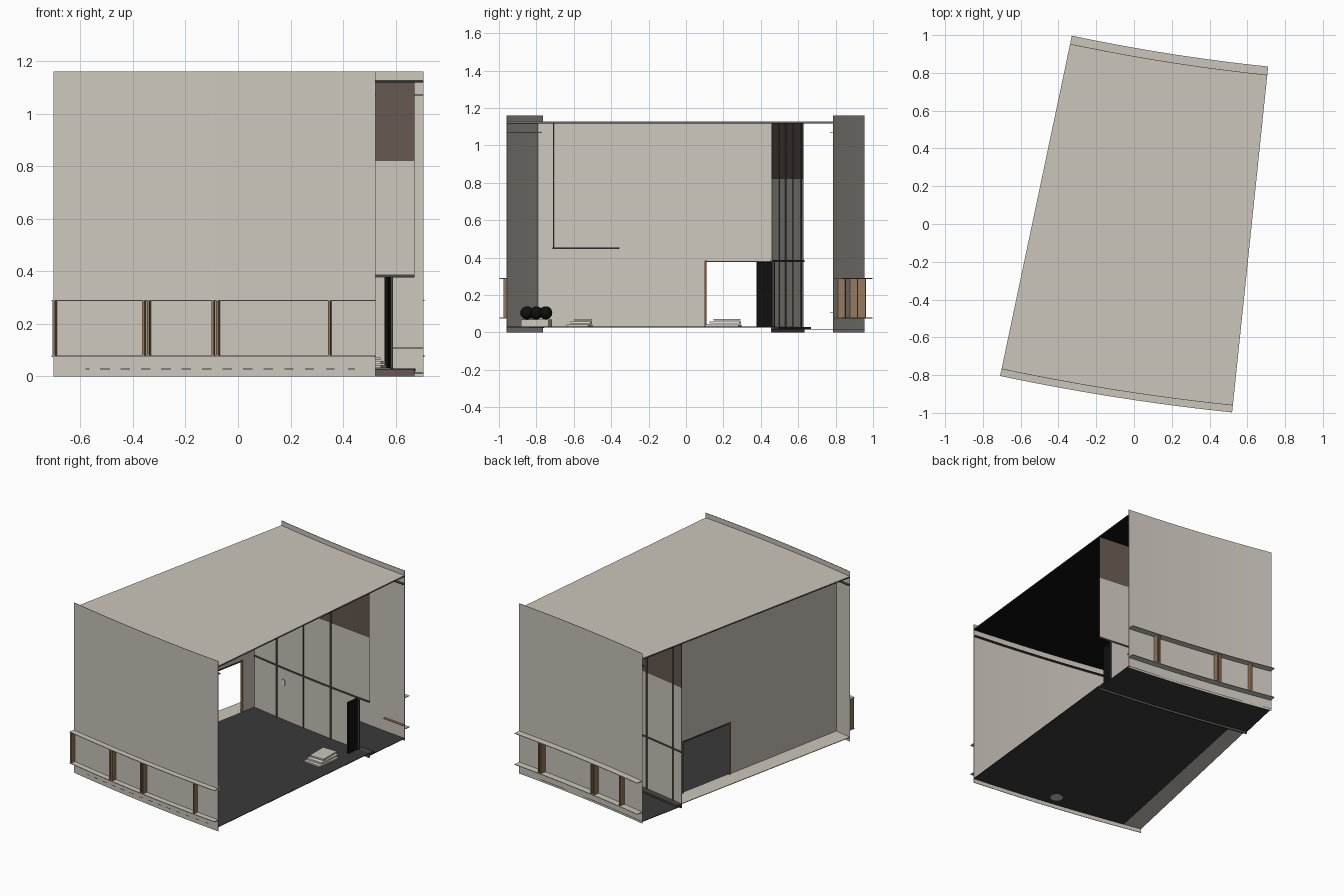
import bpy, bmesh, math

if "Cube" in bpy.data.objects:
    bpy.data.objects.remove(bpy.data.objects["Cube"])

# The room is a sector of a ring: r = distance from the ring centre,
# s = 0 at the left side, 1 at the right side.
CX, CY = 1.76, 10.9
A0, A1 = 0.2079, 0.1039
R_FRONT, R_BACK, R_PART = 11.925, 10.165, 10.497
R_FLEDGE, R_BLEDGE = 11.962, 10.121


def material(name, rgb):
    m = bpy.data.materials.new(name)
    m.diffuse_color = (*rgb, 1)
    m.use_nodes = True
    m.node_tree.nodes["Principled BSDF"].inputs["Base Color"].default_value = m.diffuse_color
    return m


STONE = material("warm_white", (0.60, 0.565, 0.505))
FLOOR = material("charcoal_floor", (0.042, 0.042, 0.042))
BLACK = material("black", (0.005, 0.005, 0.005))
BROWN = material("brown_panel", (0.13, 0.10, 0.08))
FRAME = material("dark_frame", (0.07, 0.06, 0.055))
WOOD = material("tan_wood", (0.30, 0.19, 0.11))
WHITE = material("paper_white", (0.75, 0.74, 0.70))


def polar(r, s):
    a = A0 + (A1 - A0) * s
    return CX - r * math.sin(a), CY - r * math.cos(a)


def finish(bm, name, mat):
    bmesh.ops.recalc_face_normals(bm, faces=bm.faces)
    me = bpy.data.meshes.new(name)
    bm.to_mesh(me)
    bm.free()
    me.materials.append(mat)
    ob = bpy.data.objects.new(name, me)
    bpy.context.collection.objects.link(ob)
    return ob


def sector(name, r0, r1, s0, s1, z0, z1, mat):
    """Curved block between two radii, two sides and two heights."""
    bm = bmesh.new()
    n = max(1, round(abs(s1 - s0) * 16))
    rings = []
    for i in range(n + 1):
        s = s0 + (s1 - s0) * i / n
        rings.append([bm.verts.new((*polar(r, s), z)) for r, z in
                      ((r0, z0), (r1, z0), (r1, z1), (r0, z1))])
    for a, b in zip(rings, rings[1:]):
        for k in range(4):
            bm.faces.new((a[k], a[(k + 1) % 4], b[(k + 1) % 4], b[k]))
    bm.faces.new(rings[0])
    bm.faces.new(rings[-1])
    return finish(bm, name, mat)


def box(name, c, size, mat, turn=0.0):
    bm = bmesh.new()
    bmesh.ops.create_cube(bm, size=1)
    bmesh.ops.scale(bm, vec=size, verts=bm.verts)
    ob = finish(bm, name, mat)
    ob.location = c
    ob.rotation_euler.z = turn
    return ob


# Floors, roof and ceiling
sector("room_floor", R_PART, R_FRONT, 0.1, 1, 0.027, 0.031, FLOOR)
sector("left_floor_ledge", R_PART, R_FRONT, 0, 0.1, 0.027, 0.031, STONE)
sector("balcony_floor", R_BACK, R_PART, 0, 1, 0.012, 0.016, FLOOR)
sector("roof", R_BACK, R_FRONT, 0, 1, 1.123, 1.127, STONE)
sector("ceiling", R_BACK + 0.004, R_FRONT - 0.004, 0, 1, 1.118, 1.123, BLACK)

# Curved outer walls with window ledges, posts and an inner rail
T = 0.003
for name, r, r_out, inward, posts in (
        ("front", R_FRONT, R_FLEDGE, -1, (0.006, 0.285, 0.30, 0.50, 0.515, 0.86)),
        ("back", R_BACK, R_BLEDGE, 1, (0.155, 0.37, 0.39, 0.80, 0.815))):
    sector(name + "_wall", r, r + inward * T, 0, 1, 0, 1.16, STONE)
    for label, z in (("lower", 0.075), ("upper", 0.287)):
        sector(f"{name}_{label}_ledge", r, r_out, 0, 1, z, z + 0.004, STONE)
    for s in posts:
        sector(name + "_window_post", r, r_out - inward * -0.004,
               s - 0.004, s + 0.004, 0.079, 0.287, WOOD)
    sector(name + "_inner_rail", r + inward * T, r + inward * 0.02,
           0, 1, 1.068, 1.073, FRAME)

# Left wall with a doorway
R_D0, R_D1, SW = 10.606, 11.01, (0.0985, 0.1015)
sector("left_wall_back_pier", R_PART, R_D0, *SW, 0.03, 1.12, STONE)
sector("left_wall_over_door", R_D0, R_D1, *SW, 0.38, 1.12, STONE)
sector("left_wall_main", R_D1, R_FRONT, *SW, 0.03, 1.12, STONE)
for r in (R_D0, R_D1):
    sector("doorway_jamb", r - 0.005, r + 0.005, 0.093, 0.107, 0.03, 0.385, WOOD)
sector("doorway_lintel", R_D0, R_D1, 0.095, 0.105, 0.376, 0.383, FRAME)

# Shelf and cord on the left wall
sector("wall_shelf", 11.48, 11.84, 0.102, 0.118, 0.446, 0.454, FRAME)
sector("wall_cord", 11.836, 11.84, 0.102, 0.106, 0.454, 1.12, BROWN)

# Partition: light panels, brown upper band, dark mullions
SD = 0.92  # door hinge position
sector("partition_lower", R_PART, R_PART + T, 0, SD, 0.03, 0.38, STONE)
sector("partition_middle", R_PART, R_PART + T, 0, 1, 0.38, 0.82, STONE)
sector("partition_upper", R_PART, R_PART + T, 0, 1, 0.82, 1.12, BROWN)
for k in range(5):
    s = SD - 0.2125 * k
    sector("mullion", R_PART - 0.005, R_PART + 0.008,
           s - 0.005, s + 0.005, 0.03, 1.118 if k else 0.38, FRAME)
sector("partition_rail", R_PART - 0.005, R_PART + 0.008, 0, 1, 0.377, 0.387, FRAME)
sector("partition_sill", R_PART - 0.004, R_PART + 0.006, 0, 1, 0, 0.03, BROWN)
sector("balcony_step", R_PART - 0.04, R_PART - 0.004, 0, 1, 0.018, 0.03, FRAME)
sector("door_leaf", R_PART + 0.008, R_PART + 0.092, SD - 0.015, SD - 0.003,
       0.032, 0.378, BLACK)
sector("wall_switch", R_PART + T, R_PART + 0.008, 0.33, 0.35, 0.265, 0.305, WHITE)

# Inner sill on the balcony side of the back wall
sector("balcony_inner_sill", R_BACK + T, R_BACK + 0.02, 0.85, 1, 0.106, 0.110, WOOD)

# Layered floor mats
def mat_stack(name, x, y, w, d, turn):
    for i, (k, m) in enumerate(((1.0, STONE), (0.9, WHITE), (0.8, STONE))):
        box(f"{name}_layer", (x, y + 0.01 * i, 0.038 + 0.015 * i),
            (w * k, d * k, 0.010), m, turn + 0.06 * i)


mat_stack("right_mat", 0.49, 0.20, 0.13, 0.18, -0.12)
mat_stack("middle_mat", 0.15, -0.57, 0.16, 0.12, -0.12)

# Low stand with three round black seats on it, by the front wall
box("low_stand", (-0.03, -0.80, 0.05), (0.12, 0.15, 0.04), STONE, -0.15)
for i in (-1, 0, 1):
    bm = bmesh.new()
    bmesh.ops.create_uvsphere(bm, u_segments=16, v_segments=10, radius=0.035)
    for f in bm.faces:
        f.smooth = True
    finish(bm, "round_ball", BLACK).location = (-0.03, -0.80 + 0.05 * i, 0.105)
bm = bmesh.new()
bmesh.ops.create_cone(bm, cap_ends=True, segments=20, radius1=0.04, radius2=0.04, depth=0.02)
finish(bm, "stand_foot", STONE).location = (-0.03, -0.80, 0.034)
